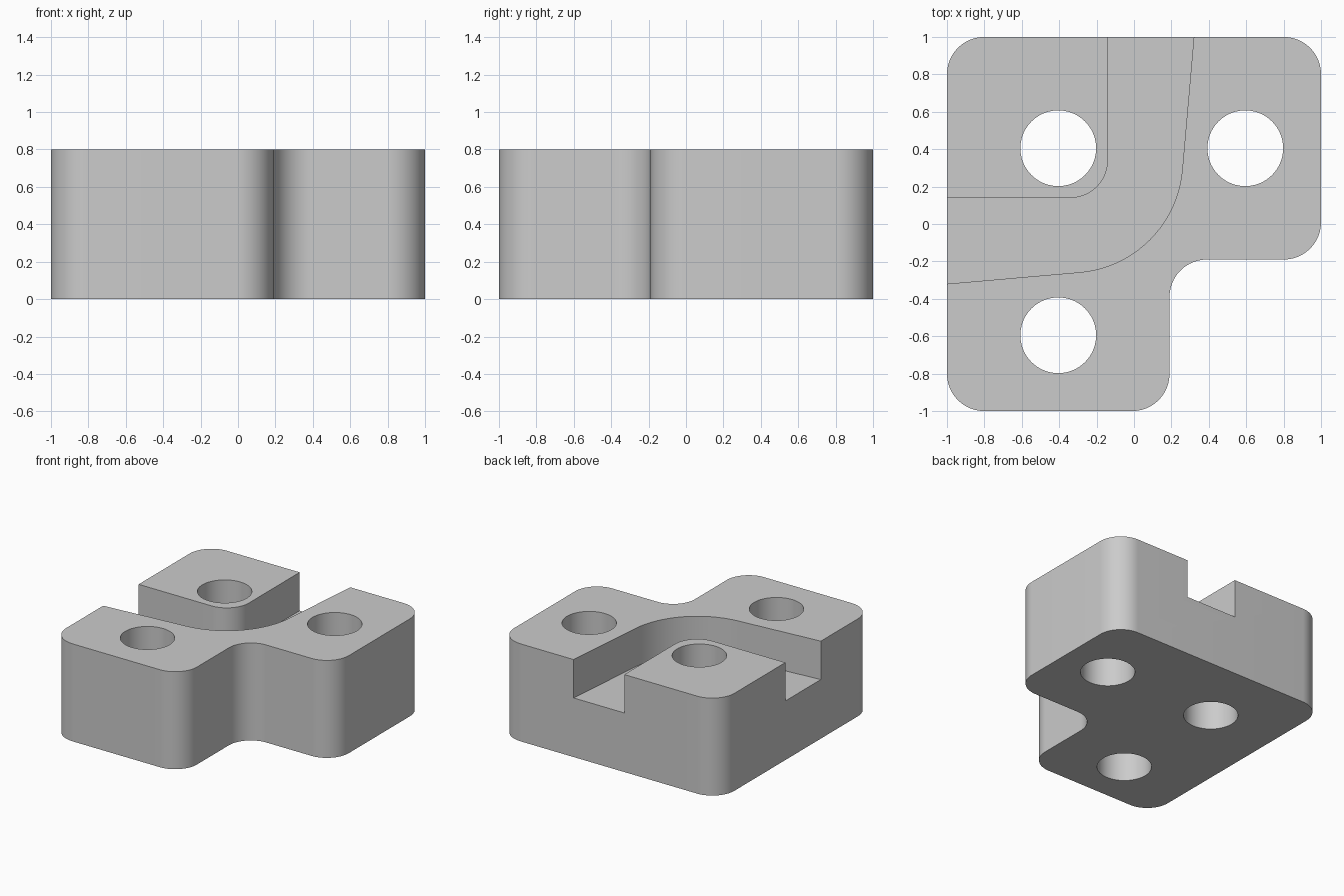
import bpy, bmesh, math
from mathutils import Vector

HEIGHT, FLOOR, R = 0.8, 0.485, 0.2

default = bpy.data.objects.get("Cube")
if default:
    bpy.data.objects.remove(default, do_unlink=True)


def rounded(corners, steps=20):
    """Turn (x, y, radius) corners into an outline with tangent arcs."""
    outline = []
    for i, (x, y, r) in enumerate(corners):
        p = Vector((x, y))
        if r == 0:
            outline.append(p)
            continue
        a = (Vector(corners[i - 1][:2]) - p).normalized()
        b = (Vector(corners[(i + 1) % len(corners)][:2]) - p).normalized()
        half = a.angle(b) / 2
        centre = p + (a + b).normalized() * (r / math.sin(half))
        start = p + a * (r / math.tan(half)) - centre
        end = p + b * (r / math.tan(half)) - centre
        sweep = math.atan2(start.x * end.y - start.y * end.x, start.dot(end))
        for k in range(steps + 1):
            t = sweep * k / steps
            c, s = math.cos(t), math.sin(t)
            outline.append(centre + Vector((start.x * c - start.y * s,
                                            start.x * s + start.y * c)))
    return outline


def prism(name, outline, z0, z1):
    """Extrude a flat outline between two heights."""
    bm = bmesh.new()
    base = bm.faces.new([bm.verts.new((p.x, p.y, z0)) for p in outline])
    top = bmesh.ops.extrude_face_region(bm, geom=[base])["geom"]
    bmesh.ops.translate(bm, vec=(0, 0, z1 - z0),
                        verts=[v for v in top if isinstance(v, bmesh.types.BMVert)])
    bmesh.ops.recalc_face_normals(bm, faces=bm.faces)
    mesh = bpy.data.meshes.new(name)
    bm.to_mesh(mesh)
    bm.free()
    obj = bpy.data.objects.new(name, mesh)
    bpy.context.collection.objects.link(obj)
    return obj


def cut(target, cutter):
    """Subtract a cutter, then discard it."""
    mod = target.modifiers.new("cut", "BOOLEAN")
    mod.operation, mod.solver, mod.object = "DIFFERENCE", "EXACT", cutter
    bpy.context.view_layer.objects.active = target
    bpy.ops.object.modifier_apply(modifier=mod.name)
    bpy.data.objects.remove(cutter, do_unlink=True)


# L-shaped block with rounded corners
block = prism("l_shaped_block", rounded([
    (-1, -1, R), (0.19, -1, R), (0.19, -0.19, R),
    (1, -0.19, R), (1, 1, R), (-1, 1, R)]), 0, HEIGHT)

# Curved channel, flaring towards both open ends
flare = 0.0875
apex = (0.32 - flare) / (1 + flare)
mouth = 0.32 + 0.2 * flare
cut(block, prism("channel_cutter", rounded([
    (-1.2, 0.14, 0), (-0.14, 0.14, R), (-0.14, 1.2, 0),
    (mouth, 1.2, 0), (apex, -apex, 0.6), (-1.2, -mouth, 0)]), FLOOR, 1))

# Three through holes
for x, y in ((-0.405, 0.405), (0.595, 0.405), (-0.405, -0.595)):
    circle = [Vector((x, y)) + Vector((math.cos(a), math.sin(a))) * 0.2025
              for a in (math.tau * k / 72 for k in range(72))]
    cut(block, prism("hole_cutter", circle, -0.2, 1))

# Plain grey finish
grey = bpy.data.materials.new("plain_grey")
grey.use_nodes = True
colour = (0.6, 0.6, 0.6, 1)
grey.diffuse_color = colour
grey.node_tree.nodes["Principled BSDF"].inputs["Base Color"].default_value = colour
block.data.materials.clear()
block.data.materials.append(grey)

# Smooth arcs, crisp edges
bpy.ops.object.select_all(action="DESELECT")
block.select_set(True)
bpy.context.view_layer.objects.active = block
bpy.ops.object.shade_smooth_by_angle(angle=math.radians(30))
